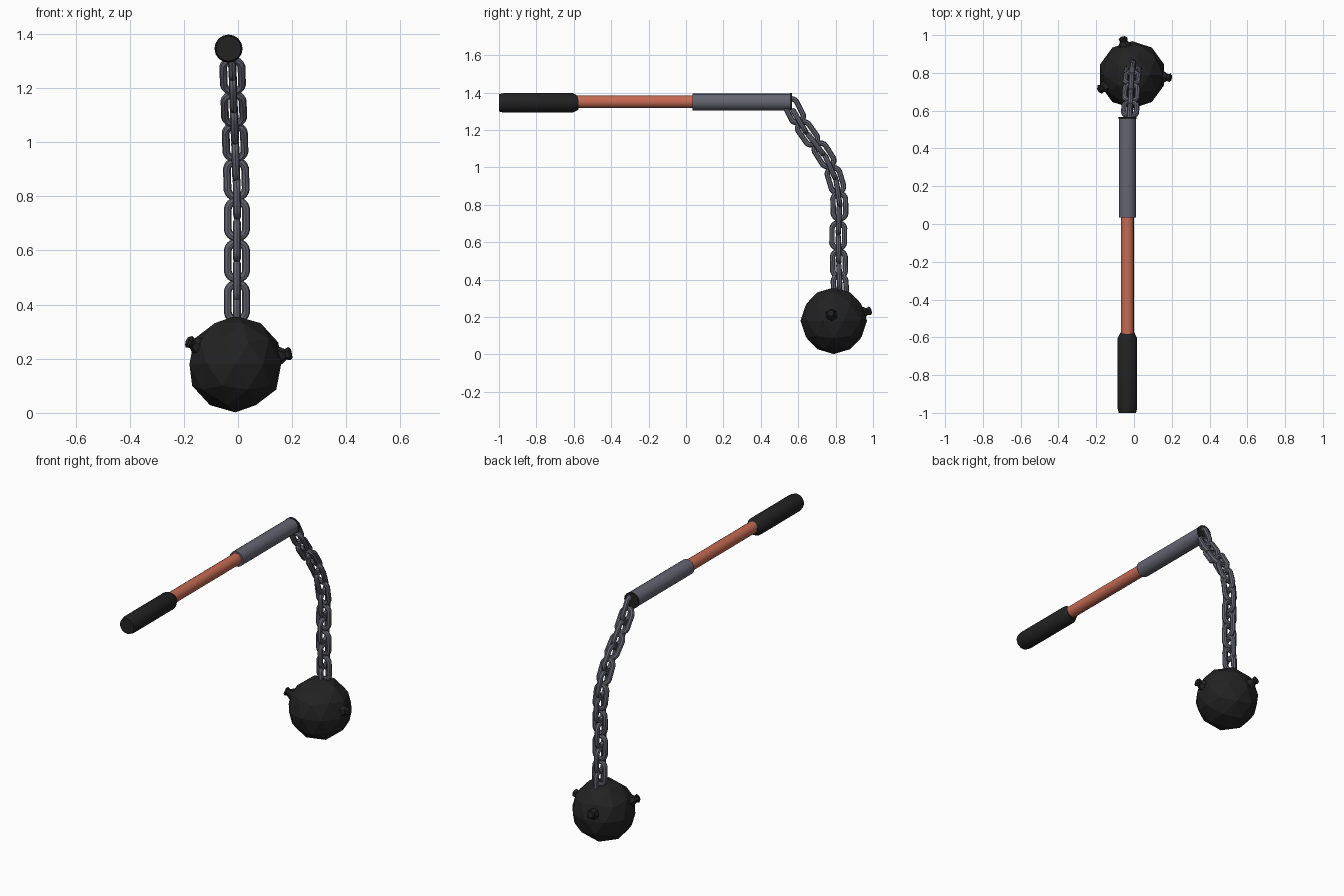
import bpy, bmesh, math
from mathutils import Vector, Matrix

if "Cube" in bpy.data.objects:
    bpy.data.objects.remove(bpy.data.objects["Cube"])


def material(name, rgb):
    m = bpy.data.materials.new(name)
    m.diffuse_color = (*rgb, 1)
    m.use_nodes = True
    m.node_tree.nodes["Principled BSDF"].inputs["Base Color"].default_value = m.diffuse_color
    return m


BLACK = material("black iron", (0.016, 0.016, 0.016))
STEEL = material("grey steel", (0.13, 0.13, 0.17))
WOOD = material("red wood", (0.55, 0.145, 0.085))


def finish(name, bm, mat, smooth=True):
    bmesh.ops.recalc_face_normals(bm, faces=bm.faces)
    me = bpy.data.meshes.new(name)
    bm.to_mesh(me)
    bm.free()
    me.materials.append(mat)
    ob = bpy.data.objects.new(name, me)
    bpy.context.collection.objects.link(ob)
    if smooth:
        bpy.ops.object.select_all(action='DESELECT')
        ob.select_set(True)
        bpy.context.view_layer.objects.active = ob
        bpy.ops.object.shade_smooth_by_angle(angle=math.radians(35))
    return ob


def lathe(name, origin, axis, profile, sides, mat, smooth=True):
    """Closed solid turned about axis; profile = (distance, radius) pairs."""
    bm = bmesh.new()
    rot = Vector((0, 0, 1)).rotation_difference(Vector(axis)).to_matrix()
    rings = []
    for d, r in profile:
        rings.append([bm.verts.new(Vector(origin) + rot @ Vector(
            (r * math.cos(2 * math.pi * i / sides), r * math.sin(2 * math.pi * i / sides), d)))
            for i in range(sides)])
    for a, b in zip(rings, rings[1:]):
        for i in range(sides):
            j = (i + 1) % sides
            bm.faces.new((a[i], a[j], b[j], b[i]))
    bm.faces.new(rings[0])
    bm.faces.new(rings[-1])
    return finish(name, bm, mat, smooth)


# Handle: grip, shaft, sleeve and end cap
HX = -0.035
lathe("grip", (HX, 0, 1.345), (0, 1, 0),
      [(-1, 0.046), (-0.975, 0.052), (-0.605, 0.052), (-0.575, 0.036)], 16, BLACK)
lathe("shaft", (HX, 0, 1.351), (0, 1, 0), [(-0.6, 0.034), (0.05, 0.034)], 16, WOOD)
lathe("sleeve", (HX, 0, 1.35), (0, 1, 0), [(0.035, 0.045), (0.558, 0.045)], 16, STEEL)
lathe("end_cap", (HX, 0, 1.35), (0, 1, 0), [(0.555, 0.047), (0.567, 0.047)], 16, BLACK)


# Chain: oval links turned alternately along the hanging curve
def link(name, center, tangent, sideways):
    wire, half_width, half_straight = 0.0145, 0.034, 0.034
    t = tangent.normalized()
    x = Vector((1, 0, 0))
    x = (x - t * x.dot(t)).normalized()
    u = x if sideways else t.cross(x)
    n = t.cross(u)
    bm = bmesh.new()
    rings, steps, sides = [], 20, 8
    for k in range(steps):
        a = 2 * math.pi * (k + 0.5) / steps
        out = u * math.cos(a) + t * math.sin(a)
        c = center + out * half_width + t * math.copysign(half_straight, math.sin(a))
        rings.append([bm.verts.new(c + wire * (out * math.cos(b) + n * math.sin(b)))
                      for b in (2 * math.pi * i / sides for i in range(sides))])
    for k in range(steps):
        p, q = rings[k], rings[(k + 1) % steps]
        for i in range(sides):
            j = (i + 1) % sides
            bm.faces.new((p[i], p[j], q[j], q[i]))
    finish(name, bm, STEEL)


path = [(0.578, 1.303), (0.608, 1.245), (0.65, 1.182), (0.695, 1.122), (0.738, 1.067),
        (0.772, 1.0), (0.799, 0.932), (0.813, 0.863), (0.82, 0.793), (0.817, 0.715),
        (0.814, 0.636), (0.816, 0.562), (0.818, 0.485), (0.82, 0.41), (0.823, 0.355)]
points = [Vector((-0.022 + 0.018 * min(1, i / 8), y, z)) for i, (y, z) in enumerate(path)]
for i, p in enumerate(points):
    tangent = points[max(i - 1, 0)] - points[min(i + 1, len(points) - 1)]
    link(f"chain_link_{i + 1}", p, tangent, i % 2 == 1)

# Faceted ball
BALL = Vector((-0.01, 0.79, 0.18))
bm = bmesh.new()
bmesh.ops.create_icosphere(bm, subdivisions=2, radius=0.178, matrix=Matrix.Translation(BALL))
finish("ball", bm, BLACK, smooth=False)

# Three blunt studs
for i, d in enumerate([(-0.165, -0.075, 0.08), (0.19, -0.015, 0.037), (-0.05, 0.2, 0.055)]):
    lathe(f"stud_{i + 1}", BALL, Vector(d).normalized(),
          [(0.14, 0.042), (0.172, 0.032), (0.19, 0.02), (0.205, 0.025), (0.212, 0.017)],
          6, BLACK, smooth=False)
